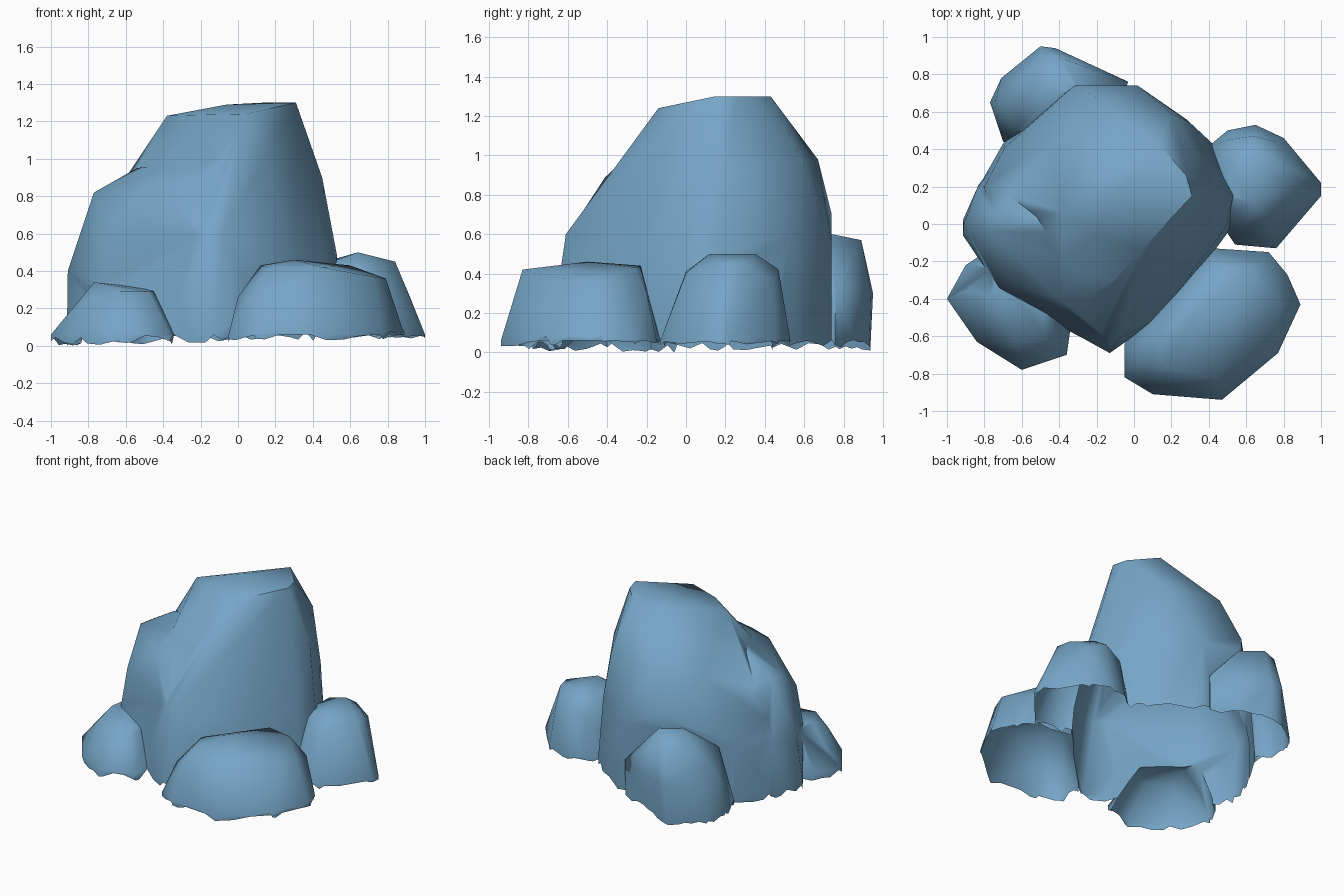
import bpy, bmesh, math, random

random.seed(4)

stone = bpy.data.materials.new("blue_stone")
stone.diffuse_color = (0.18, 0.38, 0.57, 1)


def boulder(name, foot, crown, depth):
    """Convex rock from a footprint (x, y) and upper corner points (x, y, z)."""
    bm = bmesh.new()
    for x, y in foot:
        bm.verts.new((x, y, 0.06))
        bm.verts.new((x, y, -depth))
    for p in crown:
        bm.verts.new(p)
    res = bmesh.ops.convex_hull(bm, input=bm.verts[:])
    junk = {g for g in res["geom_interior"] + res["geom_unused"]
            if isinstance(g, bmesh.types.BMVert) and g.is_valid}
    bmesh.ops.delete(bm, geom=list(junk), context='VERTS')
    bmesh.ops.recalc_face_normals(bm, faces=bm.faces[:])
    me = bpy.data.meshes.new(name)
    bm.to_mesh(me)
    bm.free()
    ob = bpy.data.objects.new(name, me)
    bpy.context.collection.objects.link(ob)
    me.materials.append(stone)
    return ob


# tall central peak
peak = boulder("rock_formation",
    [(-0.13, -0.69), (0.14, -0.5), (0.33, -0.28), (0.52, -0.02), (0.54, 0.2), (0.42, 0.43),
     (0.28, 0.56), (0, 0.74), (-0.32, 0.74), (-0.7, 0.43), (-0.83, 0.2), (-0.72, -0.3), (-0.4, -0.54)],
    [(-0.38, 0.06, 1.23), (-0.2, -0.06, 1.235), (0.04, -0.14, 1.24), (0.31, 0.15, 1.3),
     (0.28, 0.26, 1.3), (0.13, 0.43, 1.3), (-0.06, 0.2, 1.29), (-0.19, 0.67, 0.98),
     (0.2, 0.59, 0.97), (-0.32, 0.74, 0.7), (0.02, 0.74, 0.55), (0.3, 0.54, 0.6),
     (0.45, 0.2, 0.9), (0.53, 0.15, 0.48), (0.49, -0.02, 0.42), (0.3, -0.27, 0.4),
     (-0.08, -0.61, 0.6), (-0.16, -0.61, 0.6), (-0.4, -0.43, 0.7), (-0.57, 0.2, 0.88),
     (-0.69, 0.41, 0.45), (-0.8, 0.2, 0.6), (0.15, -0.17, 1.02), (-0.45, 0.44, 0.9)], 0.2)

# shoulder on the left of the peak
shoulder = boulder("shoulder",
    [(-0.915, 0.02), (-0.915, -0.06), (-0.72, -0.35), (-0.4, -0.545), (-0.14, -0.68), (0, 0.3),
     (-0.68, 0.41), (-0.83, 0.21)],
    [(-0.77, -0.04, 0.82), (-0.75, 0.06, 0.82), (-0.54, 0.03, 0.95), (-0.4, -0.12, 0.97),
     (-0.69, -0.31, 0.62), (-0.72, -0.34, 0.35), (-0.4, -0.4, 0.86), (-0.91, 0, 0.4),
     (-0.84, 0.19, 0.4), (-0.66, 0.26, 0.72), (-0.3, 0.1, 0.97), (-0.26, -0.41, 0.89),
     (-0.16, -0.6, 0.6), (-0.1, -0.3, 0.99)], 0.23)

# four smaller boulders round the foot
front_right = boulder("front_right_boulder",
    [(-0.05, -0.82), (-0.05, -0.64), (0.2, -0.3), (0.42, -0.13), (0.72, -0.15), (0.82, -0.27),
     (0.89, -0.43), (0.77, -0.69), (0.47, -0.94), (0.1, -0.91)],
    [(0.0, -0.72, 0.26), (0.12, -0.6, 0.43), (0.16, -0.76, 0.42), (0.45, -0.83, 0.42),
     (0.3, -0.5, 0.46), (0.79, -0.44, 0.36), (0.72, -0.6, 0.37), (0.6, -0.25, 0.43),
     (0.42, -0.23, 0.44), (0.7, -0.2, 0.3), (0.1, -0.86, 0.25)], 0.26)

right = boulder("right_boulder",
    [(0.38, 0.4), (0.5, 0.5), (0.65, 0.53), (0.8, 0.46), (1.0, 0.22), (1.0, 0.15), (0.76, -0.13),
     (0.54, -0.11), (0.4, 0.1)],
    [(0.5, 0.36, 0.46), (0.64, 0.35, 0.5), (0.64, 0.12, 0.5), (0.84, 0.2, 0.45), (0.82, 0.3, 0.45),
     (0.6, 0.0, 0.41), (0.72, 0.0, 0.4), (0.64, 0.47, 0.42), (0.92, 0.2, 0.26),
     (0.76, 0.44, 0.36), (0.5, 0.45, 0.35), (0.45, 0.15, 0.43)], 0.29)

back_left = boulder("back_left_boulder",
    [(-0.7, 0.44), (-0.77, 0.65), (-0.71, 0.78), (-0.52, 0.92), (-0.42, 0.92), (-0.04, 0.75), (-0.2, 0.4)],
    [(-0.5, 0.87, 0.55), (-0.4, 0.89, 0.57), (-0.3, 0.74, 0.6), (-0.46, 0.68, 0.6), (-0.55, 0.7, 0.57),
     (-0.64, 0.76, 0.42), (-0.74, 0.66, 0.3), (-0.5, 0.95, 0.3), (-0.42, 0.94, 0.3),
     (-0.62, 0.5, 0.45), (-0.03, 0.76, 0.3), (-0.3, 0.5, 0.58)], 0.32)

front_left = boulder("front_left_boulder",
    [(-1.0, -0.4), (-0.9, -0.22), (-0.78, -0.14), (-0.5, -0.3), (-0.34, -0.56), (-0.36, -0.7),
     (-0.44, -0.71), (-0.6, -0.78), (-0.84, -0.63)],
    [(-0.77, -0.38, 0.34), (-0.76, -0.24, 0.33), (-0.45, -0.5, 0.29), (-0.48, -0.6, 0.29),
     (-0.63, -0.62, 0.29), (-0.8, -0.52, 0.26), (-0.9, -0.36, 0.18), (-0.5, -0.4, 0.31)], 0.35)

# merge the rocks into one shell
others = [shoulder, front_right, right, back_left, front_left]
for o in others:
    m = peak.modifiers.new("join", 'BOOLEAN')
    m.operation, m.solver, m.object = 'UNION', 'EXACT', o
dg = bpy.context.evaluated_depsgraph_get()
merged = bpy.data.meshes.new_from_object(peak.evaluated_get(dg))
peak.modifiers.clear()
peak.data = merged
for o in others:
    bpy.data.objects.remove(o)

# slice open along a wavy ground line: high on the right, low on the left
bm = bmesh.new()
bm.from_mesh(merged)
bmesh.ops.bisect_plane(bm, geom=bm.verts[:] + bm.edges[:] + bm.faces[:],
                       plane_co=(0, 0, 0.02), plane_no=(-0.02, 0, 1), clear_inner=True)
long_rim = [e for e in bm.edges if e.is_boundary and e.calc_length() > 0.1]
bmesh.ops.subdivide_edges(bm, edges=long_rim, cuts=2)
bmesh.ops.triangulate(bm, faces=bm.faces[:])
for v in bm.verts:
    if v.is_boundary:
        v.co.z += random.uniform(-0.03, 0.02)
low = min(v.co.z for v in bm.verts)
for v in bm.verts:
    if v.is_boundary:
        v.co.z -= low
bm.to_mesh(merged)
bm.free()

# soft facets with crisp main edges
bpy.ops.object.select_all(action='DESELECT')
peak.select_set(True)
bpy.context.view_layer.objects.active = peak
bpy.ops.object.shade_smooth_by_angle(angle=math.radians(60))
